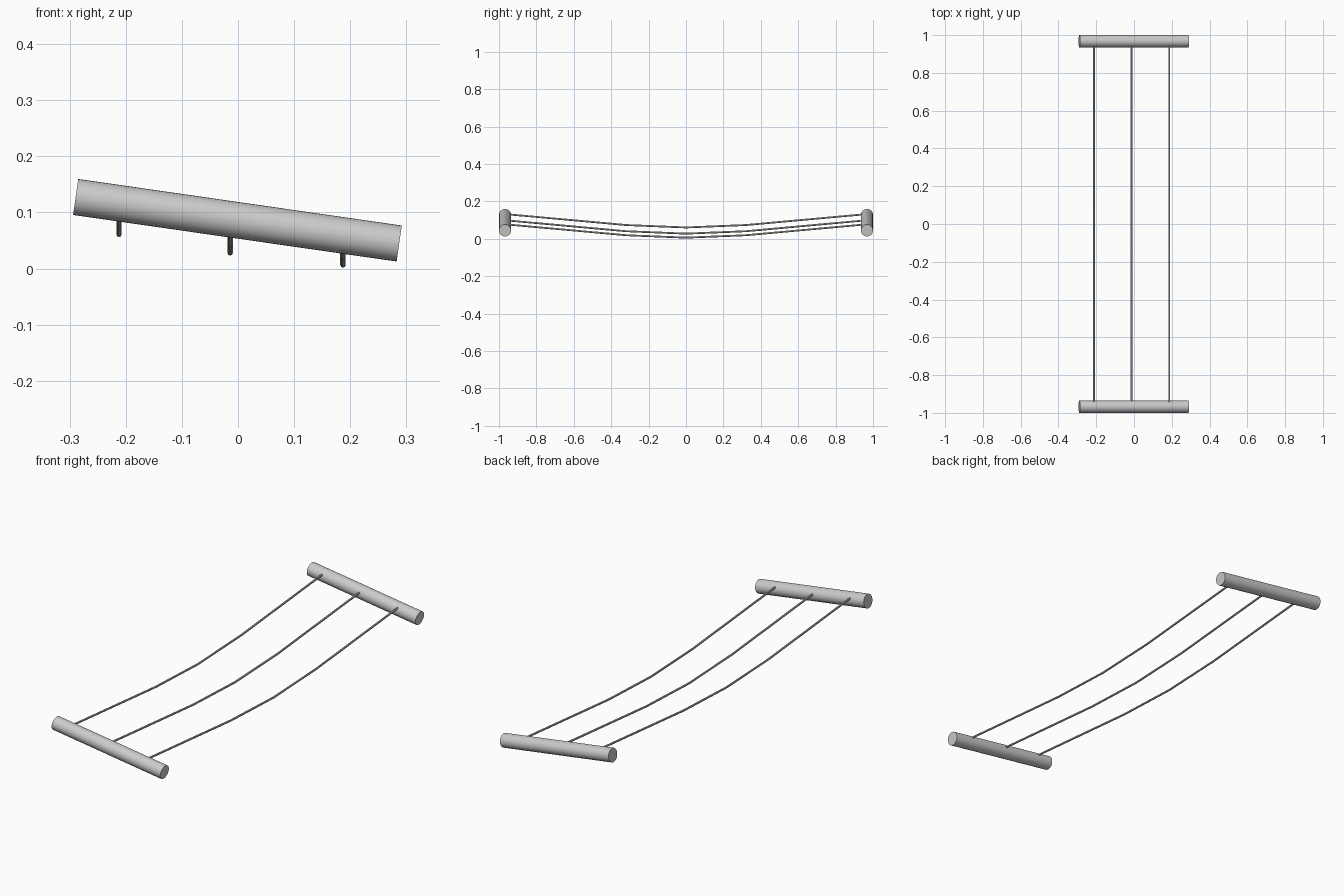
import bpy, math

if "Cube" in bpy.data.objects:
    bpy.data.objects.remove(bpy.data.objects["Cube"])

TILT = math.atan2(0.083, 0.577)

# end rails: tilted round bars at front and back
for name, y in (("front_rail", -0.9676), ("back_rail", 0.9676)):
    bpy.ops.mesh.primitive_cylinder_add(
        vertices=32, radius=0.0324, depth=0.5825,
        location=(-0.001, y, 0.0862),
        rotation=(0, math.pi / 2 + TILT, 0))
    bpy.context.object.name = name
    bpy.ops.object.shade_smooth_by_angle()

# sagging rods: half profile of (y, height above lowest point), mirrored
HALF = [(0, 0), (0.32, 0.013), (0.955, 0.0705)]
PROFILE = [(-y, z) for y, z in reversed(HALF[1:])] + HALF


def rod(name, x, z0):
    curve = bpy.data.curves.new(name, 'CURVE')
    curve.dimensions = '3D'
    curve.bevel_depth = 0.0048
    curve.bevel_resolution = 2
    curve.use_fill_caps = True
    spline = curve.splines.new('POLY')
    spline.points.add(len(PROFILE) - 1)
    for p, (y, z) in zip(spline.points, PROFILE):
        p.co = (x, y, z0 + z, 1)
    ob = bpy.data.objects.new(name, curve)
    bpy.context.collection.objects.link(ob)
    bpy.ops.object.select_all(action='DESELECT')
    ob.select_set(True)
    bpy.context.view_layer.objects.active = ob
    bpy.ops.object.convert(target='MESH')
    bpy.ops.object.shade_smooth_by_angle()


for name, x, z0 in (("left_rod", -0.212, 0.061),
                    ("middle_rod", -0.014, 0.028),
                    ("right_rod", 0.187, 0.0065)):
    rod(name, x, z0)
